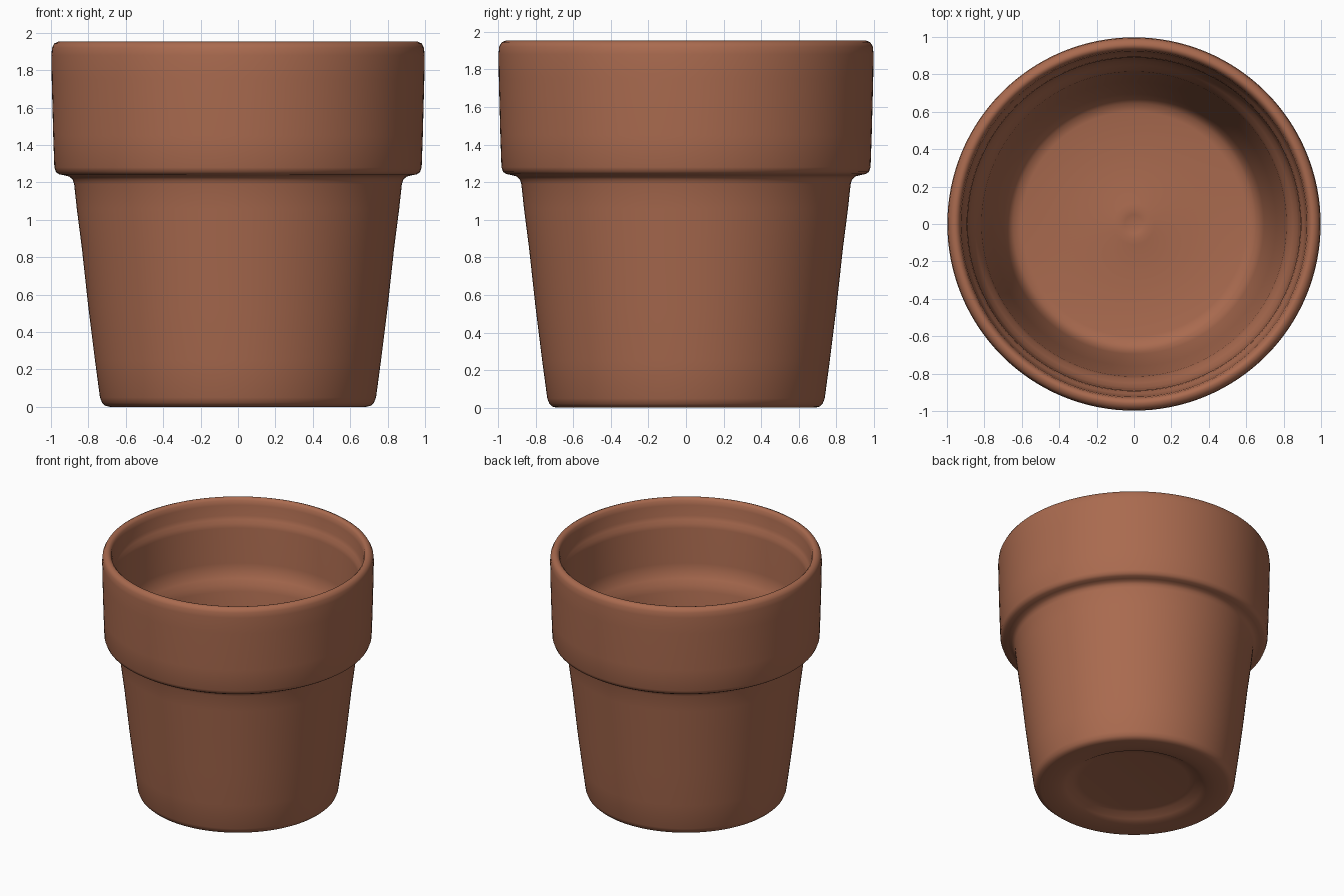
import bpy, bmesh, math

# Single terracotta colour
clay = bpy.data.materials.new("terracotta")
clay.diffuse_color = (0.40, 0.145, 0.078, 1.0)

# Half cross-section (radius, height): underside, outer wall, rim, inside, floor
profile = [
    (0.0, 0.055), (0.40, 0.055), (0.45, 0.05), (0.50, 0.02), (0.54, 0.006),
    (0.60, 0.0), (0.685, 0.0), (0.71, 0.006), (0.727, 0.022), (0.738, 0.05),
    (0.765, 0.25), (0.80, 0.53), (0.835, 0.85), (0.862, 1.06), (0.876, 1.19),
    (0.884, 1.215), (0.90, 1.23), (0.925, 1.237), (0.955, 1.243), (0.973, 1.255),
    (0.982, 1.28), (0.988, 1.45), (0.996, 1.75), (0.998, 1.88), (0.994, 1.92),
    (0.982, 1.943), (0.96, 1.953), (0.945, 1.95), (0.931, 1.935), (0.924, 1.90),
    (0.917, 1.82), (0.908, 1.79), (0.894, 1.765), (0.889, 1.73), (0.882, 1.45),
    (0.874, 1.39), (0.85, 1.34), (0.826, 1.30), (0.815, 1.25), (0.76, 0.75),
    (0.695, 0.24), (0.675, 0.18), (0.645, 0.145), (0.60, 0.135), (0.11, 0.135),
    (0.08, 0.142), (0.05, 0.135), (0.0, 0.13),
]


def lathe(name, points, segments, material):
    """Spin a profile around z into a closed surface."""
    bm = bmesh.new()
    verts = [bm.verts.new((r, 0, z)) for r, z in points]
    edges = [bm.edges.new(pair) for pair in zip(verts, verts[1:])]
    bmesh.ops.spin(bm, geom=verts + edges, cent=(0, 0, 0), axis=(0, 0, 1),
                   angle=math.tau, steps=segments, use_merge=False)
    bmesh.ops.remove_doubles(bm, verts=bm.verts, dist=0.0005)
    bmesh.ops.recalc_face_normals(bm, faces=bm.faces)
    mesh = bpy.data.meshes.new(name)
    bm.to_mesh(mesh)
    bm.free()
    mesh.materials.append(material)
    obj = bpy.data.objects.new(name, mesh)
    bpy.context.collection.objects.link(obj)
    for face in mesh.polygons:
        face.use_smooth = True
    return obj


# Flower pot with collar, stepped inside and recessed base
lathe("flower_pot", profile, 128, clay)
